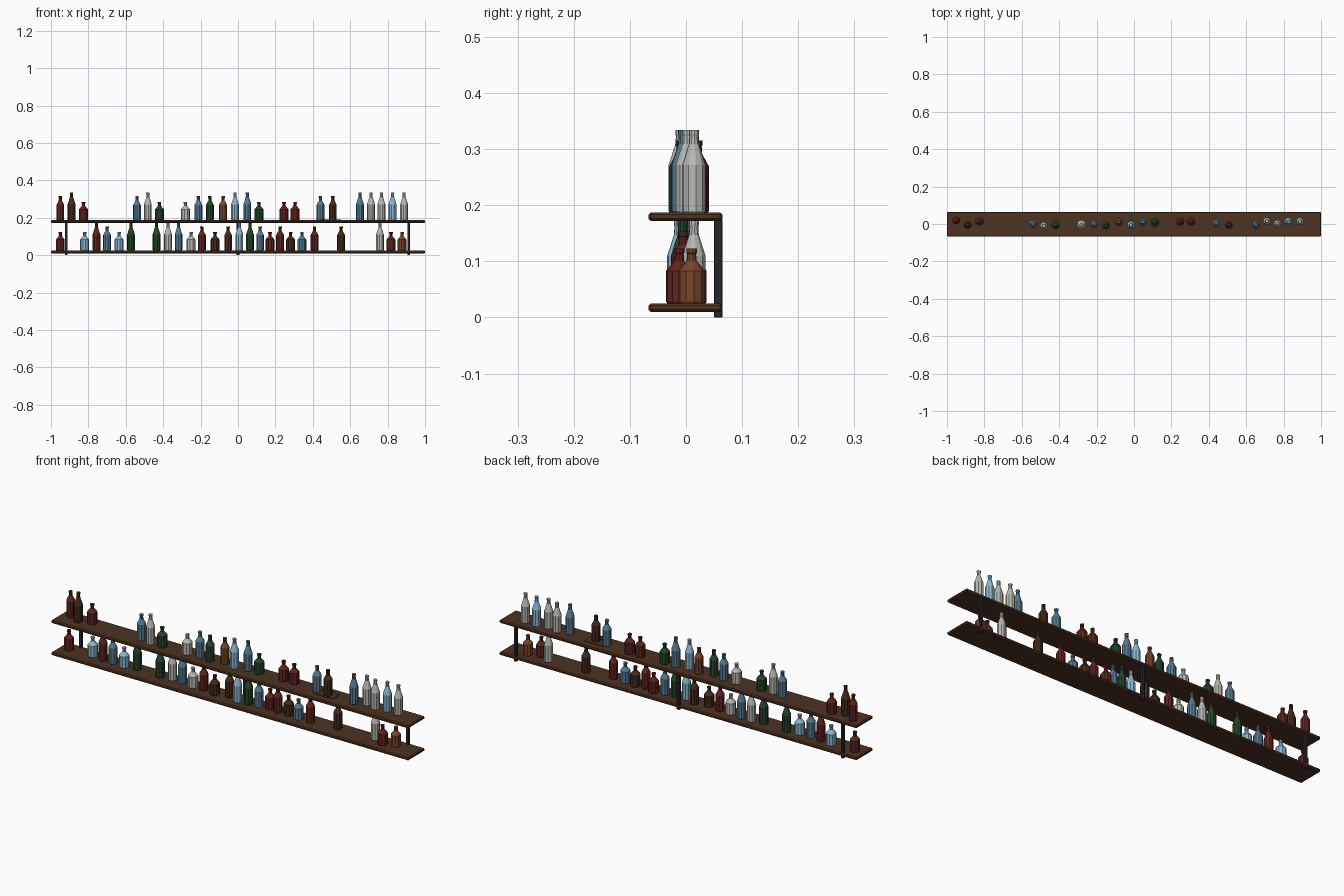
import bpy, bmesh, math, random

cube = bpy.data.objects.get("Cube")
if cube:
    bpy.data.objects.remove(cube, do_unlink=True)
random.seed(4)


def material(name, rgb):
    m = bpy.data.materials.new(name)
    m.use_nodes = True
    colour = (*rgb, 1)
    m.diffuse_color = colour
    m.node_tree.nodes["Principled BSDF"].inputs["Base Color"].default_value = colour
    return m


WOOD = material("dark_wood", (.075, .033, .015))
IRON = material("black_iron", (.02, .02, .023))
GLASS = {
    "red": material("red_glass", (.12, .017, .012)),
    "umber": material("dark_brown_glass", (.06, .024, .011)),
    "amber": material("amber_glass", (.19, .058, .024)),
    "green": material("green_glass", (.017, .06, .022)),
    "blue": material("blue_glass", (.09, .2, .29)),
    "sky": material("light_blue_glass", (.26, .49, .65)),
    "clear": material("clear_glass", (.48, .48, .45)),
}


def finish(name, bm, mat):
    mesh = bpy.data.meshes.new(name)
    bmesh.ops.recalc_face_normals(bm, faces=bm.faces)
    bm.to_mesh(mesh)
    bm.free()
    mesh.materials.append(mat)
    obj = bpy.data.objects.new(name, mesh)
    bpy.context.collection.objects.link(obj)
    return obj


def box(name, x, y, z, mat, bevel=0):
    """Box between (low, high) pairs on each axis."""
    bm = bmesh.new()
    bmesh.ops.create_cube(bm, size=1)
    for v in bm.verts:
        v.co = [(a + b) / 2 + c * (b - a) for c, (a, b) in zip(v.co, (x, y, z))]
    obj = finish(name, bm, mat)
    if bevel:
        mod = obj.modifiers.new("Bevel", "BEVEL")
        mod.width = bevel
        mod.segments = 1
    return obj


# Bottle outlines as (radius, height)
PROFILES = {
    "short": [(.022, 0), (.024, .003), (.024, .058), (.009, .076), (.008, .088), (.0095, .09), (.0095, .098)],
    "medium": [(.019, 0), (.021, .003), (.021, .082), (.009, .104), (.008, .118), (.0095, .12), (.0095, .128)],
    "tall": [(.019, 0), (.021, .003), (.021, .085), (.009, .122), (.008, .137), (.009, .139), (.009, .147)],
}
SIDES = 10


def bottle(name, kind, colour, x, y, z):
    bm = bmesh.new()
    turn = random.uniform(0, math.tau)
    rings = []
    for r, h in PROFILES[kind]:
        angles = [turn + math.tau * i / SIDES for i in range(SIDES)]
        rings.append([bm.verts.new((x + r * math.cos(a), y + r * math.sin(a), z + h)) for a in angles])
    for low, high in zip(rings, rings[1:]):
        for i in range(SIDES):
            j = (i + 1) % SIDES
            bm.faces.new((low[i], low[j], high[j], high[i]))
    bm.faces.new(rings[0])
    bm.faces.new(rings[-1])
    finish(name, bm, GLASS[colour])


# Shelves and the mat on the upper one
LOWER, UPPER = .025, .187
for name, top in (("lower_shelf", LOWER), ("upper_shelf", UPPER)):
    box(name, (-1, 1), (-.067, .065), (top - .015, top), WOOD, .004)
box("shelf_mat", (.44, .55), (-.03, .03), (UPPER, UPPER + .003), WOOD)

# Rear posts
for name, x in (("right_post", -.918), ("middle_post", 0), ("left_post", .912)):
    box(name, (x - .007, x + .007), (.05, .065), (0, .175), IRON, .001)

# Upper bottles: size, colour, x, y
upper_row = [
    ("medium", "red", -.95, .02), ("tall", "umber", -.89, -.005), ("short", "red", -.826, .015),
    ("medium", "blue", -.54, 0), ("tall", "clear", -.482, -.01), ("short", "green", -.42, -.005),
    ("short", "clear", -.281, -.003), ("medium", "blue", -.212, 0), ("medium", "green", -.15, -.009),
    ("medium", "amber", -.08, .01), ("tall", "sky", -.016, -.005), ("tall", "blue", .05, .01),
    ("short", "green", .112, .01), ("short", "red", .246, .014), ("short", "red", .305, .014),
    ("medium", "blue", .441, .003), ("medium", "umber", .507, -.005), ("tall", "blue", .652, -.005),
    ("tall", "clear", .711, .015), ("tall", "clear", .767, .002), ("tall", "sky", .826, .014),
    ("tall", "clear", .888, .014),
]
for i, (kind, colour, x, y) in enumerate(upper_row):
    bottle(f"upper_bottle_{i + 1}", kind, colour, x, y, UPPER)

# Lower bottles: size, colour, x, scattered in depth
lower_row = [
    ("short", "red", -.95), ("short", "sky", -.82), ("tall", "red", -.757), ("medium", "blue", -.7),
    ("short", "sky", -.636), ("tall", "green", -.572), ("tall", "green", -.436), ("tall", "clear", -.374),
    ("tall", "blue", -.318), ("short", "clear", -.251), ("medium", "red", -.193), ("short", "umber", -.123),
    ("medium", "umber", -.053), ("tall", "sky", .007), ("tall", "green", .064), ("medium", "blue", .118),
    ("short", "red", .171), ("medium", "red", .225), ("short", "umber", .281), ("short", "blue", .342),
    ("medium", "red", .409), ("medium", "umber", .551), ("tall", "clear", .759), ("short", "red", .818),
    ("short", "amber", .877),
]
depths = {.759: .014, .818: -.012, .877: .01}
for i, (kind, colour, x) in enumerate(lower_row):
    y = depths.get(x, random.uniform(-.014, .014))
    bottle(f"lower_bottle_{i + 1}", kind, colour, x, y, LOWER)
